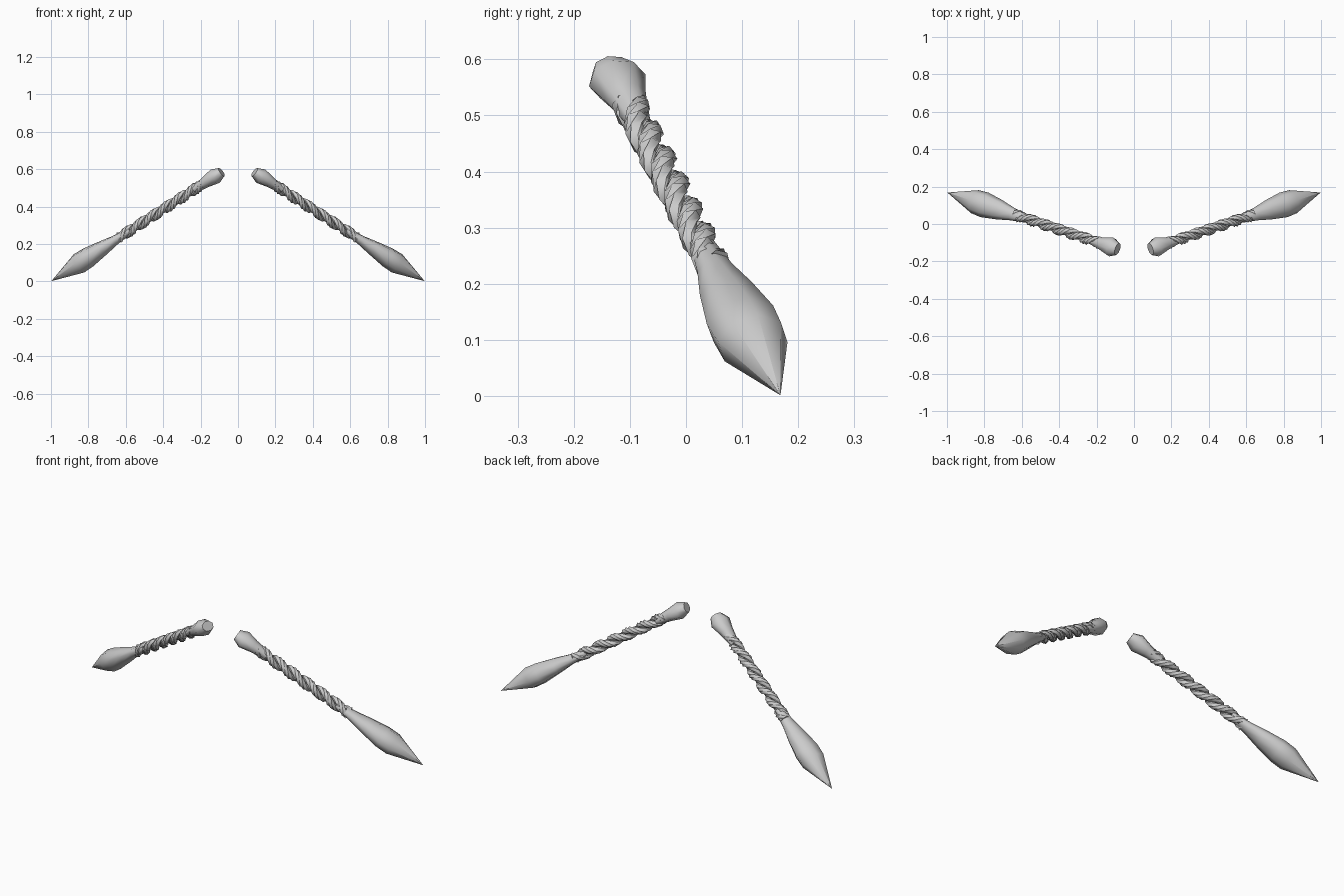
import bpy, bmesh, math
from mathutils import Vector

if "Cube" in bpy.data.objects:
    bpy.data.objects.remove(bpy.data.objects["Cube"])

# Axis of the right-hand braid, from band head to tuft tip
A = Vector((0.115, -0.125, 0.567))
B = Vector((0.997, 0.168, 0.002))
W = (B - A).normalized()
U = Vector((-W.y, W.x, 0)).normalized()
V = U.cross(W).normalized()
if V.z < 0:
    V = -V


def at(x):
    return A + (B - A) * ((x - A.x) / (B.x - A.x))


def loft(bm, rings):
    loops = [[bm.verts.new(p) for p in ring] for ring in rings]
    for a, b in zip(loops, loops[1:]):
        n = len(a)
        for i in range(n):
            bm.faces.new((a[i], a[(i + 1) % n], b[(i + 1) % n], b[i]))
    bm.faces.new(loops[0])
    bm.faces.new(loops[-1])


def finish(bm, name, angle):
    bmesh.ops.remove_doubles(bm, verts=bm.verts, dist=0.0003)
    bmesh.ops.recalc_face_normals(bm, faces=bm.faces)
    me = bpy.data.meshes.new(name)
    bm.to_mesh(me)
    bm.free()
    ob = bpy.data.objects.new(name, me)
    bpy.context.collection.objects.link(ob)
    # Mirrored partner across x = 0
    mirror = ob.modifiers.new("mirror", 'MIRROR')
    mirror.use_mirror_merge = False
    bpy.ops.object.select_all(action='DESELECT')
    ob.select_set(True)
    bpy.context.view_layer.objects.active = ob
    bpy.ops.object.shade_smooth_by_angle(angle=math.radians(angle))


def turned(name, profile, sides, phase=0.0):
    # profile: (x on the axis, sideways radius, upward radius)
    bm = bmesh.new()
    rings = []
    for x, a, b in profile:
        angs = [2 * math.pi * i / sides + phase for i in range(sides)]
        rings.append([at(x) + U * a * math.cos(t) + V * b * math.sin(t) for t in angs])
    loft(bm, rings)
    finish(bm, name, 60)


# Knotted head and pointed tuft
turned("braid_head", [(0.088, 0.034, 0.026), (0.122, 0.053, 0.043),
                      (0.17, 0.037, 0.031), (0.235, 0.022, 0.02)], 8, 0.3)
turned("braid_tuft", [(0.575, 0.022, 0.018), (0.655, 0.036, 0.026),
                      (0.72, 0.054, 0.040), (0.80, 0.069, 0.055),
                      (0.85, 0.065, 0.057), (0.997, 0.0005, 0.0005)], 8)

# Two strands twisted around each other
bm = bmesh.new()
X0, X1, PITCH, STEPS = 0.19, 0.635, 0.142, 24
for strand in range(2):
    rings = []
    for k in range(STEPS + 1):
        x = X0 + (X1 - X0) * k / STEPS
        th = 2 * math.pi * (x - X0) / PITCH + strand * math.pi
        radial = U * math.cos(th) + V * math.sin(th)
        side = -U * math.sin(th) + V * math.cos(th)
        c = at(x) + radial * 0.014
        rings.append([c + radial * 0.020 * math.cos(q) + side * 0.023 * math.sin(q)
                      for q in (math.pi * j / 3 for j in range(6))])
    loft(bm, rings)
finish(bm, "braid_strands", 50)
